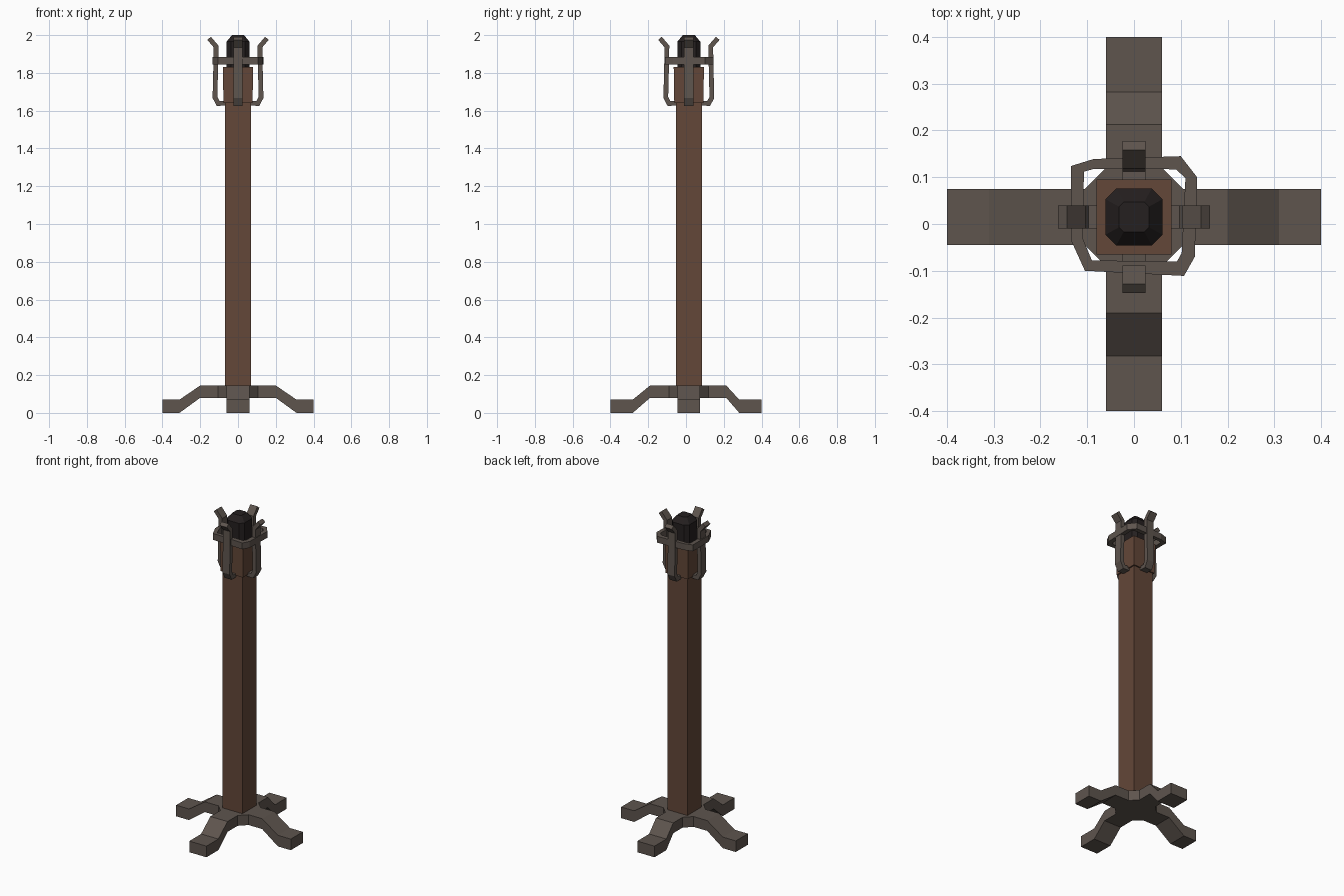
import bpy, bmesh, math
from mathutils import Vector, Matrix

if "Cube" in bpy.data.objects:
    bpy.data.objects.remove(bpy.data.objects["Cube"])

CY = 0.015  # the pole axis sits slightly behind the origin


def mat(name, col):
    m = bpy.data.materials.new(name)
    m.diffuse_color = (*col, 1)
    m.use_nodes = True
    m.node_tree.nodes["Principled BSDF"].inputs["Base Color"].default_value = m.diffuse_color
    return m


METAL = mat("iron", (0.112, 0.090, 0.076))
WOOD = mat("wood", (0.125, 0.063, 0.040))
COAL = mat("coal", (0.018, 0.014, 0.014))


def finish(bm, name, material):
    bmesh.ops.recalc_face_normals(bm, faces=bm.faces)
    me = bpy.data.meshes.new(name)
    bm.to_mesh(me)
    bm.free()
    me.materials.append(material)
    ob = bpy.data.objects.new(name, me)
    bpy.context.collection.objects.link(ob)
    return ob


def loft(name, rings, material):
    """Skin a stack of equal-length point loops and cap both ends."""
    bm = bmesh.new()
    vs = [[bm.verts.new(p) for p in r] for r in rings]
    n = len(vs[0])
    for a, b in zip(vs, vs[1:]):
        for i in range(n):
            j = (i + 1) % n
            bm.faces.new((a[i], a[j], b[j], b[i]))
    bm.faces.new(vs[0])
    bm.faces.new(vs[-1])
    return finish(bm, name, material)


def square(h, z):
    return [(x * h, CY + y * h, z) for x, y in ((-1, -1), (1, -1), (1, 1), (-1, 1))]


def octagon(h, k, z):
    """Square of half size h with corners cut back to k."""
    pts = ((h, -k), (h, k), (k, h), (-k, h), (-h, k), (-h, -k), (-k, -h), (k, -h))
    return [(x, CY + y, z) for x, y in pts]


def strip(name, path, thick, width, angle):
    """Rectangular bar following an (r, z) path, turned about the pole axis."""
    P = [Vector(p) for p in path]
    rot = Matrix.Translation((0, CY, 0)) @ Matrix.Rotation(angle, 4, 'Z')
    rings = []
    for i, p in enumerate(P):
        d0 = (p - P[max(i - 1, 0)]).normalized()
        d1 = (P[min(i + 1, len(P) - 1)] - p).normalized()
        d = (d0 + d1).normalized()
        n = Vector((-d.y, d.x))
        ref = d1 if d1.length else d0
        s = thick / 2 / max(0.5, d.dot(ref))
        a, b = p + n * s, p - n * s
        w = width / 2
        rings.append([rot @ Vector(v) for v in ((a.x, -w, a.y), (a.x, w, a.y),
                                                (b.x, w, b.y), (b.x, -w, b.y))])
    return loft(name, rings, METAL)


# Wooden pole with a slightly thicker head
loft("pole", [square(0.069, 0.13), square(0.069, 1.64)], WOOD)
loft("pole_head", [square(0.077, 1.64), square(0.08, 1.83)], WOOD)

# Charred tip
loft("burnt_tip", [octagon(0.061, 0.038, 1.82), octagon(0.061, 0.038, 1.965),
                   octagon(0.032, 0.022, 2.0)], COAL)

# Base hub and four bent feet
loft("base_hub", [octagon(0.105, 0.06, 0.08), octagon(0.105, 0.06, 0.145)], METAL)
feet = (("right", 0, 0.40, 0.31, 0.20), ("back", 90, 0.385, 0.267, 0.198),
        ("left", 180, 0.40, 0.31, 0.20), ("front", 270, 0.415, 0.297, 0.205))
for side, deg, end, low, high in feet:
    rot = Matrix.Translation((0, CY, 0)) @ Matrix.Rotation(math.radians(deg), 4, 'Z')
    prof = ((0.10, 0.08, 0.145), (high, 0.08, 0.145), (low, 0, 0.07), (end, 0, 0.07))
    rings = [[rot @ Vector(v) for v in ((r, -0.06, lo), (r, 0.06, lo),
                                        (r, 0.06, hi), (r, -0.06, hi))]
             for r, lo, hi in prof]
    loft(side + "_foot", rings, METAL)

# Four prongs curling out of the pole and flaring at the top
prong = ((0.06, 1.64), (0.105, 1.638), (0.122, 1.67), (0.118, 1.83),
         (0.116, 1.94), (0.153, 1.983))
for i, side in enumerate(("right", "back", "left", "front")):
    strip(side + "_prong", prong, 0.025, 0.05, i * math.pi / 2)

# Crooked hand-forged ring round the prongs
outer = ((-.135, .124), (-.086, .139), (.1, .145), (.135, .1),
         (.13, -.07), (.107, -.111), (-.105, -.1), (-.135, -.034))
inner = ((-.107, .112), (-.085, .118), (.09, .117), (.11, .098),
         (.102, -.062), (.092, -.08), (-.09, -.078), (-.11, -.03))
bm = bmesh.new()
loops = [[bm.verts.new((x, y, z)) for x, y in pts]
         for pts, z in ((outer, 1.845), (outer, 1.885), (inner, 1.885), (inner, 1.845))]
for k in range(4):
    a, b = loops[k], loops[(k + 1) % 4]
    for i in range(8):
        j = (i + 1) % 8
        bm.faces.new((a[i], a[j], b[j], b[i]))
finish(bm, "ring", METAL)
